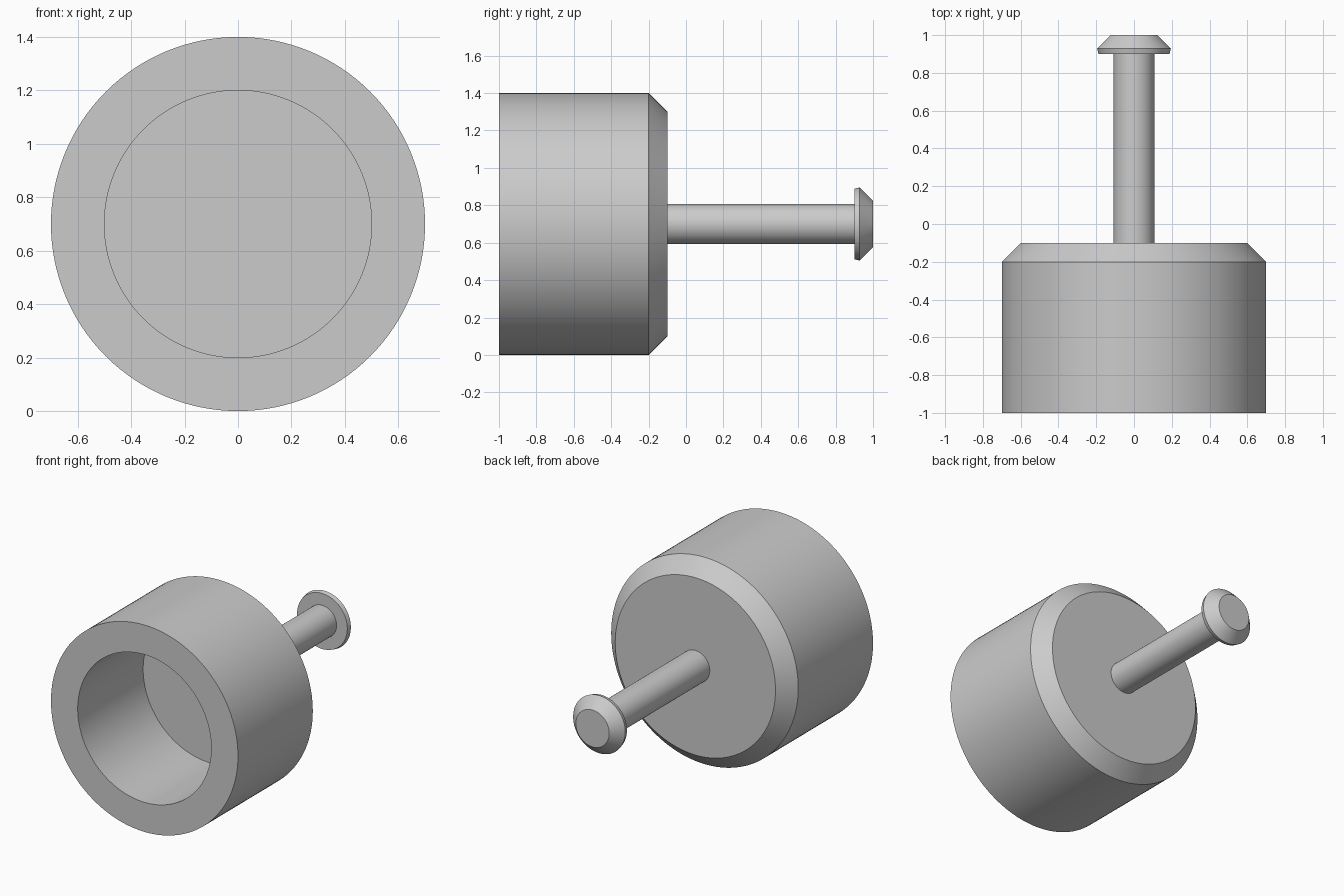
import bpy, bmesh, math
from mathutils import Matrix, Vector

if "Cube" in bpy.data.objects:
    bpy.data.objects.remove(bpy.data.objects["Cube"], do_unlink=True)

AXIS_HEIGHT = 0.7
SEGMENTS = 128

# Single grey material
grey = bpy.data.materials.new("plain grey")
grey.use_nodes = True
colour = (0.6, 0.6, 0.6, 1.0)
grey.diffuse_color = colour
grey.node_tree.nodes["Principled BSDF"].inputs["Base Color"].default_value = colour


def turned_part(name, profile):
    """Spin a (radius, y) profile around the lengthwise axis."""
    bm = bmesh.new()
    verts = [bm.verts.new((r, y, 0)) for r, y in profile]
    edges = [bm.edges.new(pair) for pair in zip(verts, verts[1:])]
    bmesh.ops.spin(bm, geom=verts + edges, cent=(0, 0, 0), axis=(0, 1, 0),
                   angle=math.tau, steps=SEGMENTS, use_merge=False)
    bmesh.ops.remove_doubles(bm, verts=bm.verts, dist=0.0001)
    bmesh.ops.dissolve_degenerate(bm, edges=bm.edges, dist=0.0001)
    bmesh.ops.recalc_face_normals(bm, faces=bm.faces)
    mesh = bpy.data.meshes.new(name)
    bm.to_mesh(mesh)
    bm.free()
    mesh.materials.append(grey)
    obj = bpy.data.objects.new(name, mesh)
    obj.location.z = AXIS_HEIGHT
    bpy.context.collection.objects.link(obj)
    bpy.ops.object.select_all(action='DESELECT')
    obj.select_set(True)
    bpy.context.view_layer.objects.active = obj
    bpy.ops.object.shade_smooth_by_angle(angle=math.radians(30))
    return obj


# Hollow cup, open at the front, with a chamfered back
turned_part("cup", [(0, -0.3), (0.5, -0.3), (0.5, -1), (0.7, -1),
                    (0.7, -0.2), (0.6, -0.1), (0, -0.1)])

# Round stem, set slightly into the cup and knob
turned_part("stem", [(0, -0.12), (0.108, -0.12), (0.108, 0.92), (0, 0.92)])

# Flared knob with a chamfered end
turned_part("knob", [(0, 0.9), (0.188, 0.9), (0.195, 0.928),
                     (0.125, 1), (0, 1)])
